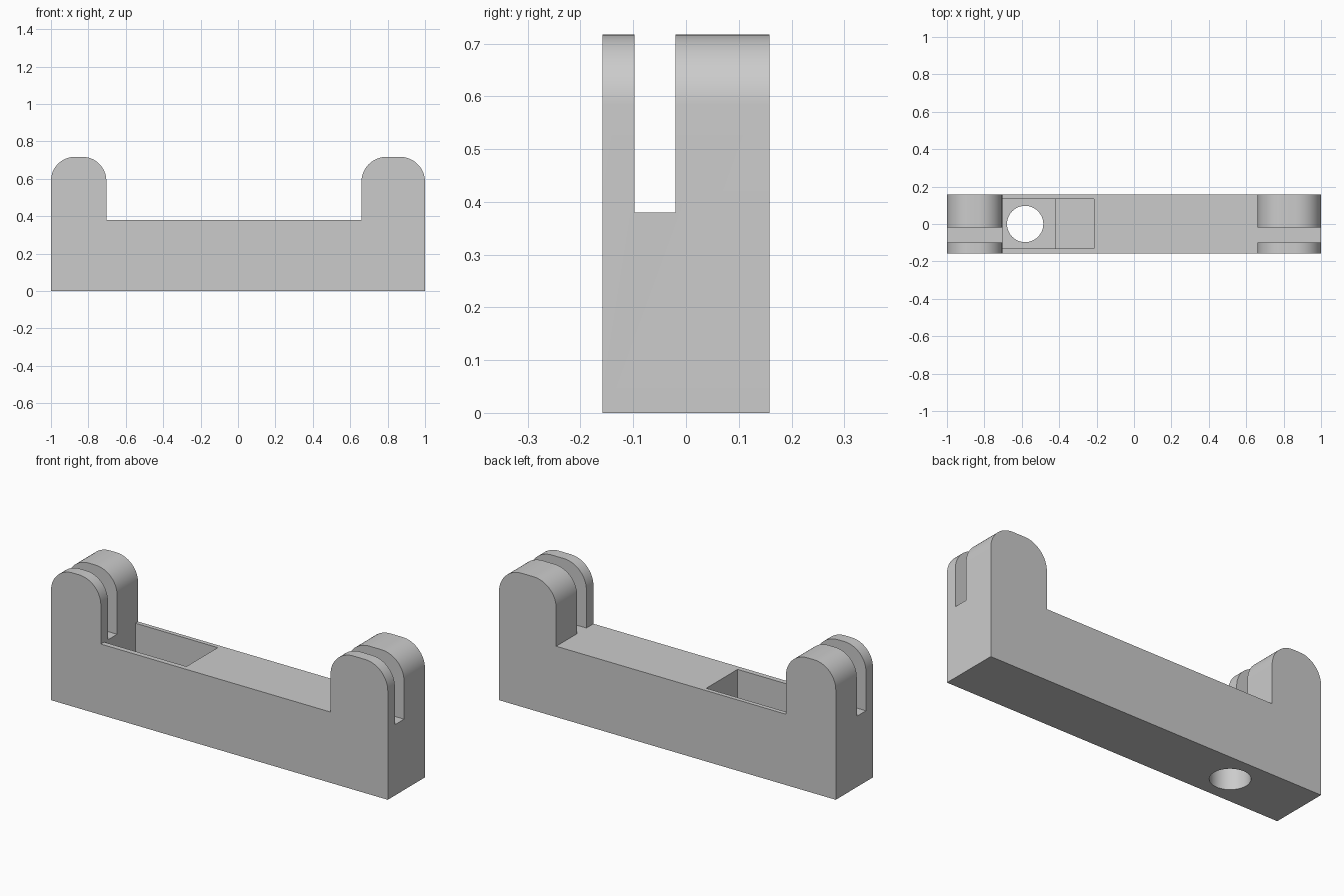
import bpy, bmesh, math
from mathutils import Matrix

if "Cube" in bpy.data.objects:
    bpy.data.objects.remove(bpy.data.objects["Cube"])

HALF_DEPTH, DECK, TOP = 0.158, 0.38, 0.717
LEFT_POST, RIGHT_POST = -0.704, 0.66

grey = bpy.data.materials.new("plain_grey")
grey.use_nodes = True
colour = (0.6, 0.6, 0.6, 1)
grey.diffuse_color = colour
grey.node_tree.nodes["Principled BSDF"].inputs["Base Color"].default_value = colour


def make_object(name, bm):
    bmesh.ops.recalc_face_normals(bm, faces=bm.faces)
    mesh = bpy.data.meshes.new(name)
    bm.to_mesh(mesh)
    bm.free()
    mesh.materials.append(grey)
    obj = bpy.data.objects.new(name, mesh)
    bpy.context.collection.objects.link(obj)
    return obj


def box(name, low, high):
    bm = bmesh.new()
    bmesh.ops.create_cube(bm, size=1)
    for v in bm.verts:
        v.co = [lo if c < 0 else hi for c, lo, hi in zip(v.co, low, high)]
    return make_object(name, bm)


def arc(cx, cz, radius, start, steps=16):
    """Quarter turn running clockwise from the start angle."""
    angles = [math.radians(start - 90 * i / steps) for i in range(steps + 1)]
    return [(cx + radius * math.cos(a), cz + radius * math.sin(a)) for a in angles]


def post_top(x0, x1, radius):
    z = TOP - radius
    return arc(x0 + radius, z, radius, 180) + arc(x1 - radius, z, radius, 90)


# Body: side profile with two rounded posts, extruded through the depth
profile = [(-1, 0)] + post_top(-1, LEFT_POST, 0.128)
profile += [(LEFT_POST, DECK), (RIGHT_POST, DECK)]
profile += post_top(RIGHT_POST, 1, 0.134) + [(1, 0)]
bm = bmesh.new()
face = bm.faces.new([bm.verts.new((x, -HALF_DEPTH, z)) for x, z in profile])
grown = bmesh.ops.extrude_face_region(bm, geom=[face])["geom"]
bmesh.ops.translate(bm, vec=(0, 2 * HALF_DEPTH, 0),
                    verts=[v for v in grown if isinstance(v, bmesh.types.BMVert)])
body = make_object("bracket_body", bm)

# Cutters: a slot in each post, a stepped pocket in the deck, a round through hole
cutters = [
    box("left_slot_cutter", (-1.1, -0.098, DECK), (LEFT_POST + 0.1, -0.02, 1)),
    box("right_slot_cutter", (RIGHT_POST - 0.1, -0.098, DECK), (1.1, -0.02, 1)),
    box("deep_pocket_cutter", (LEFT_POST, -0.13, 0.14), (-0.42, 0.135, 0.5)),
    box("shallow_pocket_cutter", (-0.45, -0.13, 0.22), (-0.215, 0.135, 0.5)),
]
bm = bmesh.new()
bmesh.ops.create_cone(bm, cap_ends=True, segments=64, radius1=0.097, radius2=0.097,
                      depth=0.6, matrix=Matrix.Translation((-0.582, 0, 0)))
cutters.append(make_object("round_hole_cutter", bm))

bpy.context.view_layer.objects.active = body
body.select_set(True)
for cutter in cutters:
    cut = body.modifiers.new(cutter.name, "BOOLEAN")
    cut.operation, cut.solver, cut.object = "DIFFERENCE", "EXACT", cutter
    bpy.ops.object.modifier_apply(modifier=cut.name)
    bpy.data.objects.remove(cutter)

bpy.ops.object.shade_smooth_by_angle(angle=math.radians(30))
